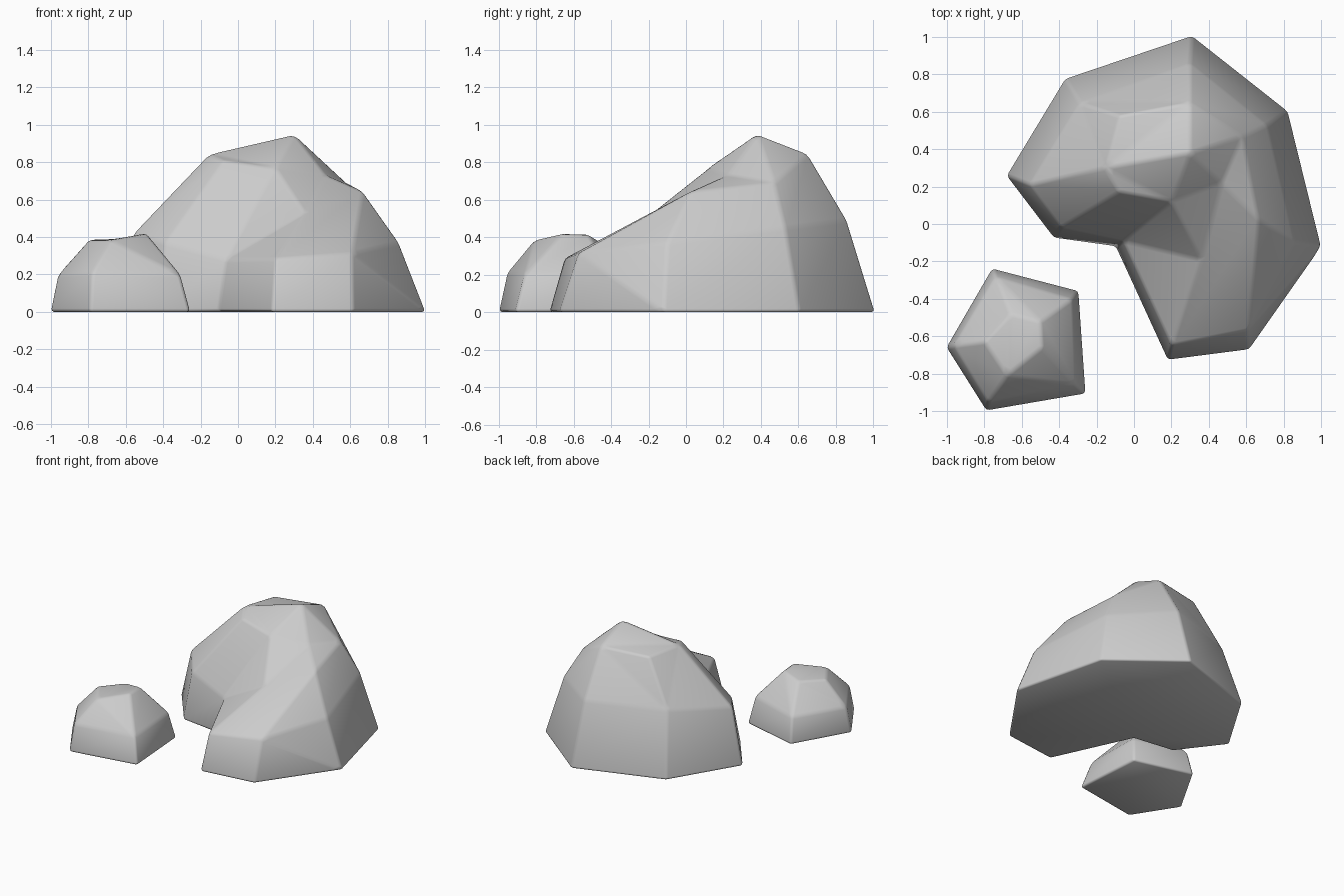
import bpy, bmesh

if "Cube" in bpy.data.objects:
    bpy.data.objects.remove(bpy.data.objects["Cube"])


def make_rock(name, rings, extra, cap, bevel):
    """Stack equal-length rings of corners, close the bottom, add cap faces."""
    bm = bmesh.new()
    n = len(rings[0])
    v = [bm.verts.new(p) for ring in rings for p in ring]
    v += [bm.verts.new(p) for p in extra]
    bm.faces.new(v[:n])
    for r in range(len(rings) - 1):
        for i in range(n):
            j = (i + 1) % n
            bm.faces.new([v[r * n + i], v[r * n + j],
                          v[r * n + n + j], v[r * n + n + i]])
    top = (len(rings) - 1) * n
    for f in cap:
        bm.faces.new([v[top + i] for i in f])
    bmesh.ops.remove_doubles(bm, verts=bm.verts[:], dist=0.001)
    # split bent faces into flat ones
    bm.faces.ensure_lookup_table()
    bmesh.ops.connect_verts_nonplanar(bm, angle_limit=0.15, faces=bm.faces[:])
    bmesh.ops.recalc_face_normals(bm, faces=bm.faces[:])
    for f in bm.faces:
        f.smooth = True
    me = bpy.data.meshes.new(name)
    bm.to_mesh(me)
    bm.free()
    ob = bpy.data.objects.new(name, me)
    bpy.context.collection.objects.link(ob)
    # softly worn edges
    mod = ob.modifiers.new("worn_edges", 'BEVEL')
    mod.width = bevel
    mod.segments = 2
    mod.limit_method = 'ANGLE'
    mod.angle_limit = 0.14
    return ob


def ground(outline):
    return [(x, y, 0) for x, y in outline]


# Large boulder with a notch at the front left and a sloping front shoulder
base = ground([(.31, 1.01), (-.37, .78), (-.685, .26), (-.43, -.075), (-.10, -.12),
               (.18, -.73), (.615, -.675), (1.005, -.12), (.825, .605)])
mid = [(.30, .86, .49), (-.29, .65, .49), (-.56, .21, .42), (-.39, -.02, .37),
       (-.06, -.09, .28), (.20, -.65, .285), (.61, -.57, .315), (.86, -.10, .37),
       (.71, .53, .45)]
upper = [(.30, .65, .845), (-.08, .58, .835), (-.155, .30, .845), (-.08, .17, .81),
         (.20, .12, .77), (.36, -.19, .525), (.665, .03, .645), (.665, .03, .645),
         (.58, .47, .69)]
peak_and_dent = [(.30, .38, .95), (.47, .22, .73)]
make_rock("large_boulder", [base, mid, upper], peak_and_dent,
          [(0, 1, 2, 9), (2, 3, 4, 9), (4, 5, 10, 9), (5, 6, 10),
           (6, 8, 10), (8, 9, 10), (8, 0, 9)], 0.018)

# Small five-sided stone
base = ground([(-.76, -.235), (-1.005, -.66), (-.79, -1.0), (-.255, -.91), (-.295, -.355)])
mid = [(-.74, -.28, .20), (-.965, -.65, .20), (-.78, -.955, .21),
       (-.31, -.86, .20), (-.33, -.40, .21)]
upper = [(-.66, -.48, .39), (-.80, -.63, .385), (-.68, -.81, .385),
         (-.49, -.66, .42), (-.50, -.52, .415)]
make_rock("small_stone", [base, mid, upper], [], [(0, 1, 2, 3, 4)], 0.018)
